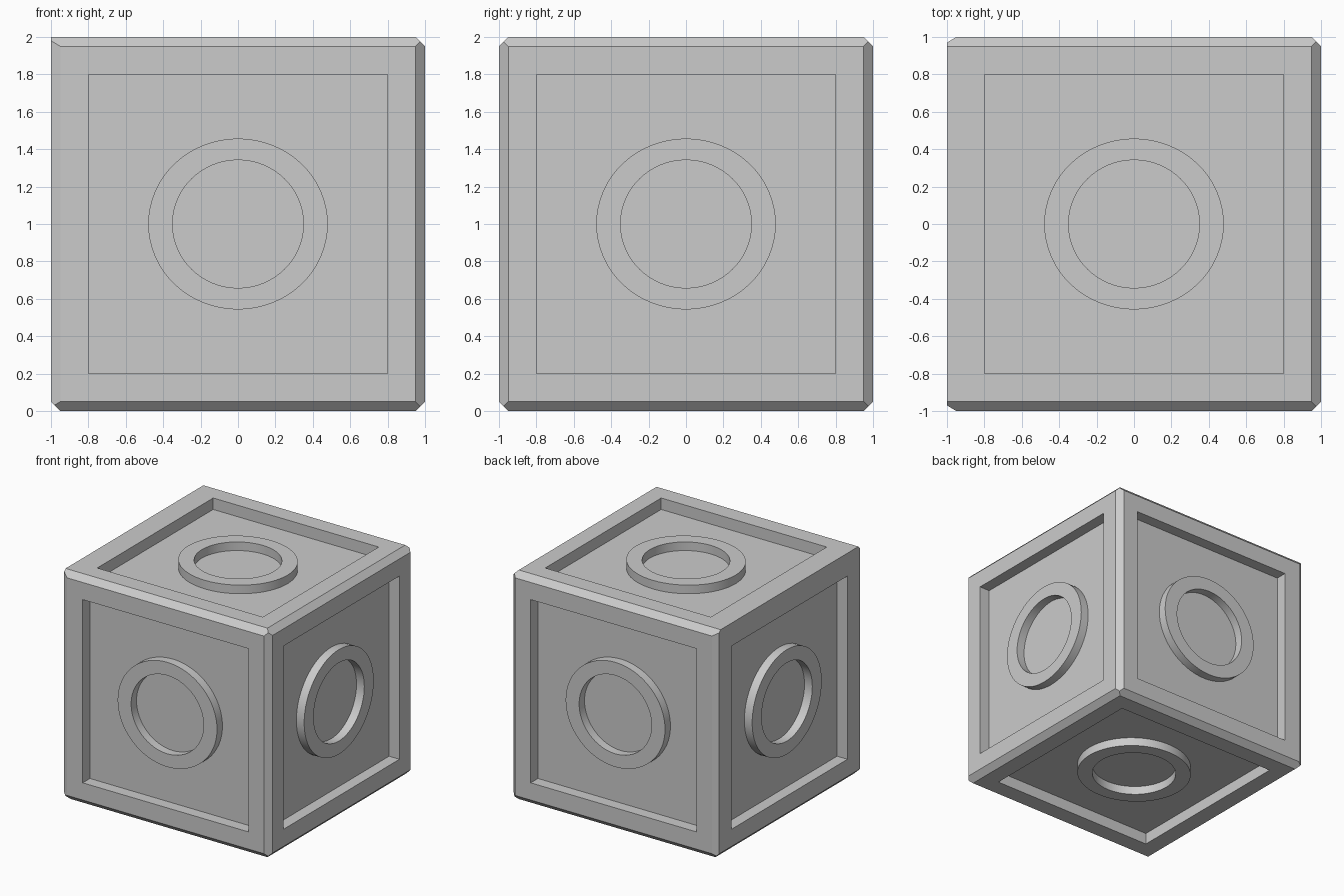
import bpy, bmesh
from math import cos, sin, pi
from mathutils import Vector, Matrix

if "Cube" in bpy.data.objects:
    bpy.data.objects.remove(bpy.data.objects["Cube"])

CENTRE = Vector((0, 0, 1))
X, Y, Z = Vector((1, 0, 0)), Vector((0, 1, 0)), Vector((0, 0, 1))
# face name: (horizontal axis, vertical axis, outward normal)
FACES = {"front": (X, Z, -Y), "back": (-X, Z, Y), "right": (Y, Z, X),
         "left": (-Y, Z, -X), "top": (X, Y, Z), "bottom": (X, -Y, -Z)}
PANEL, DEPTH, RING_H = 0.8, 0.1, 0.075


def make_object(name, bm):
    bmesh.ops.recalc_face_normals(bm, faces=bm.faces)
    mesh = bpy.data.meshes.new(name)
    bm.to_mesh(mesh)
    bm.free()
    ob = bpy.data.objects.new(name, mesh)
    bpy.context.collection.objects.link(ob)
    return ob


def face_matrix(u, v, n):
    m = Matrix((u, v, n)).transposed().to_4x4()
    m.translation = CENTRE + n
    return m


def chamfer(bm, a, b, inset_a=0.05, inset_b=0.05):
    """Slice off the edge between faces a and b."""
    geom = bm.verts[:] + bm.edges[:] + bm.faces[:]
    cut = bmesh.ops.bisect_plane(
        bm, geom=geom, dist=1e-5, clear_outer=True,
        plane_co=CENTRE + a + b * (1 - inset_a),
        plane_no=(a * inset_a + b * inset_b).normalized())
    edges = [e for e in cut["geom_cut"] if isinstance(e, bmesh.types.BMEdge)]
    bmesh.ops.holes_fill(bm, edges=edges, sides=0)


# crate body: chamfered on every edge but the upper left one
bm = bmesh.new()
bmesh.ops.create_cube(bm, size=2, matrix=Matrix.Translation(CENTRE))
for s in (-Y, Y):
    chamfer(bm, s, Z)
    chamfer(bm, s, -Z)
    chamfer(bm, s, X)
    chamfer(bm, s, -X, 0.05, 0.03)
chamfer(bm, X, Z)
chamfer(bm, X, -Z)
chamfer(bm, -X, -Z)
body = make_object("crate_body", bm)

# square recess in each side
bm = bmesh.new()
for u, v, n in FACES.values():
    size = Matrix.Diagonal((2 * PANEL, 2 * PANEL, 2 * DEPTH, 1))
    bmesh.ops.create_cube(bm, size=1, matrix=face_matrix(u, v, n) @ size)
cutter = make_object("recess_cutter", bm)
cutter.hide_render = True
mod = body.modifiers.new("recesses", "BOOLEAN")
mod.operation, mod.solver, mod.object = "DIFFERENCE", "EXACT", cutter
bpy.context.view_layer.objects.active = body
bpy.ops.object.modifier_apply(modifier=mod.name)
bpy.data.objects.remove(cutter)

# slightly oval raised ring on each recessed panel
SEGMENTS = 64
PROFILE = [(0.48, 0.457, -DEPTH - 0.01), (0.48, 0.457, RING_H - DEPTH),
           (0.35, 0.342, RING_H - DEPTH), (0.35, 0.342, -DEPTH - 0.01)]
for name, axes in FACES.items():
    bm = bmesh.new()
    loops = [[bm.verts.new((rx * cos(2 * pi * i / SEGMENTS), ry * sin(2 * pi * i / SEGMENTS), h))
              for i in range(SEGMENTS)] for rx, ry, h in PROFILE]
    for k in range(4):
        a, b = loops[k], loops[(k + 1) % 4]
        for i in range(SEGMENTS):
            j = (i + 1) % SEGMENTS
            bm.faces.new((a[i], a[j], b[j], b[i]))
    bm.transform(face_matrix(*axes))
    ring = make_object(name + "_ring", bm)
    bpy.ops.object.select_all(action="DESELECT")
    ring.select_set(True)
    bpy.context.view_layer.objects.active = ring
    bpy.ops.object.shade_smooth_by_angle()
